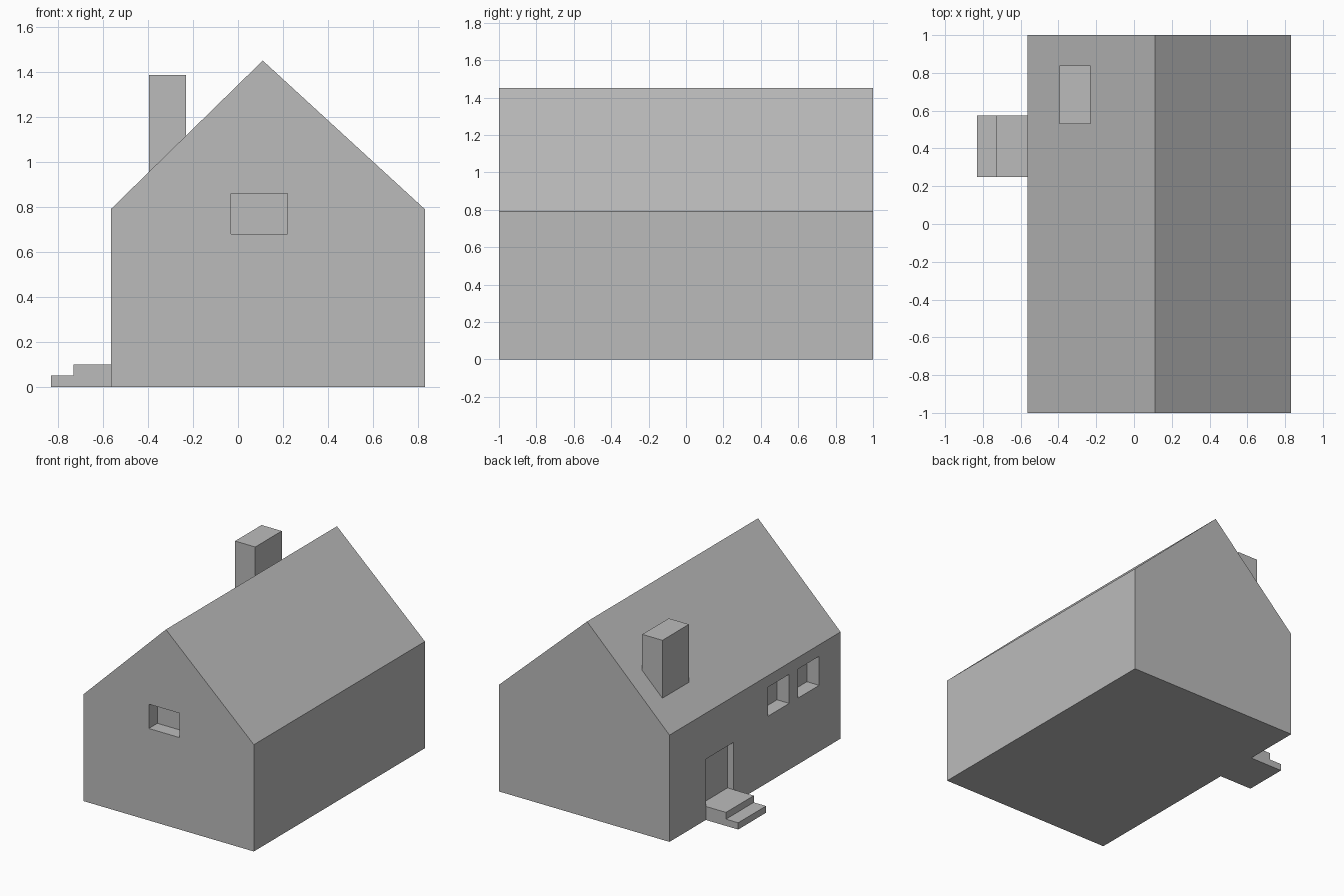
import bpy
import bmesh
from mathutils import Vector

cube = bpy.data.objects.get("Cube")
if cube:
    bpy.data.objects.remove(cube, do_unlink=True)

# Single plain grey finish
grey = bpy.data.materials.new("plain_grey")
grey.use_nodes = True
colour = (0.5, 0.5, 0.5, 1)
grey.diffuse_color = colour
for node in grey.node_tree.nodes:
    if node.type == 'BSDF_PRINCIPLED':
        node.inputs["Base Color"].default_value = colour


def extrude_profile(name, profile, y0, y1):
    """Solid made by sweeping an x-z outline from y0 to y1."""
    bm = bmesh.new()
    face = bm.faces.new([bm.verts.new((x, y0, z)) for x, z in profile])
    swept = bmesh.ops.extrude_face_region(bm, geom=[face])
    verts = [g for g in swept["geom"] if isinstance(g, bmesh.types.BMVert)]
    bmesh.ops.translate(bm, verts=verts, vec=Vector((0, y1 - y0, 0)))
    bmesh.ops.recalc_face_normals(bm, faces=bm.faces)
    mesh = bpy.data.meshes.new(name)
    bm.to_mesh(mesh)
    bm.free()
    mesh.materials.append(grey)
    obj = bpy.data.objects.new(name, mesh)
    bpy.context.collection.objects.link(obj)
    return obj


def recess(target, x, y, z):
    """Cut a box-shaped niche out of the target."""
    outline = [(x[0], z[0]), (x[1], z[0]), (x[1], z[1]), (x[0], z[1])]
    cutter = extrude_profile("recess_cutter", outline, *y)
    cutter.hide_render = True
    mod = target.modifiers.new("recess", 'BOOLEAN')
    mod.operation = 'DIFFERENCE'
    mod.solver = 'EXACT'
    mod.object = cutter
    bpy.context.view_layer.objects.active = target
    bpy.ops.object.modifier_apply(modifier=mod.name)
    bpy.data.objects.remove(cutter, do_unlink=True)


WALL, FAR_WALL, EAVES = -0.565, 0.83, 0.79
RIDGE_X, RIDGE_Z = 0.11, 1.45
DOOR_Y = (0.25, 0.575)

# House body with gabled roof
house = extrude_profile("house_body", [
    (WALL, 0), (FAR_WALL, 0), (FAR_WALL, EAVES),
    (RIDGE_X, RIDGE_Z), (WALL, EAVES)], -1, 1)

# Gable window, doorway and the pair of side windows
recess(house, (-0.03, 0.22), (-1.1, -0.9), (0.68, 0.86))
recess(house, (WALL - 0.1, WALL + 0.05), DOOR_Y, (0.1, 0.45))
for y in (-0.75, -0.4):
    recess(house, (WALL - 0.1, WALL + 0.1), (y, y + 0.25), (0.49, 0.705))


# Chimney, its foot following the roof slope
def roof_z(x):
    return EAVES + (x - WALL) * (RIDGE_Z - EAVES) / (RIDGE_X - WALL)


c0, c1, top = -0.395, -0.23, 1.385
extrude_profile("chimney", [
    (c0, roof_z(c0) - 0.01), (c1, roof_z(c1) - 0.01), (c1, top), (c0, top)],
    0.53, 0.84)

# Two entrance steps
extrude_profile("entrance_steps", [
    (-0.83, 0), (WALL, 0), (WALL, 0.1), (-0.73, 0.1),
    (-0.73, 0.05), (-0.83, 0.05)], *DOOR_Y)
